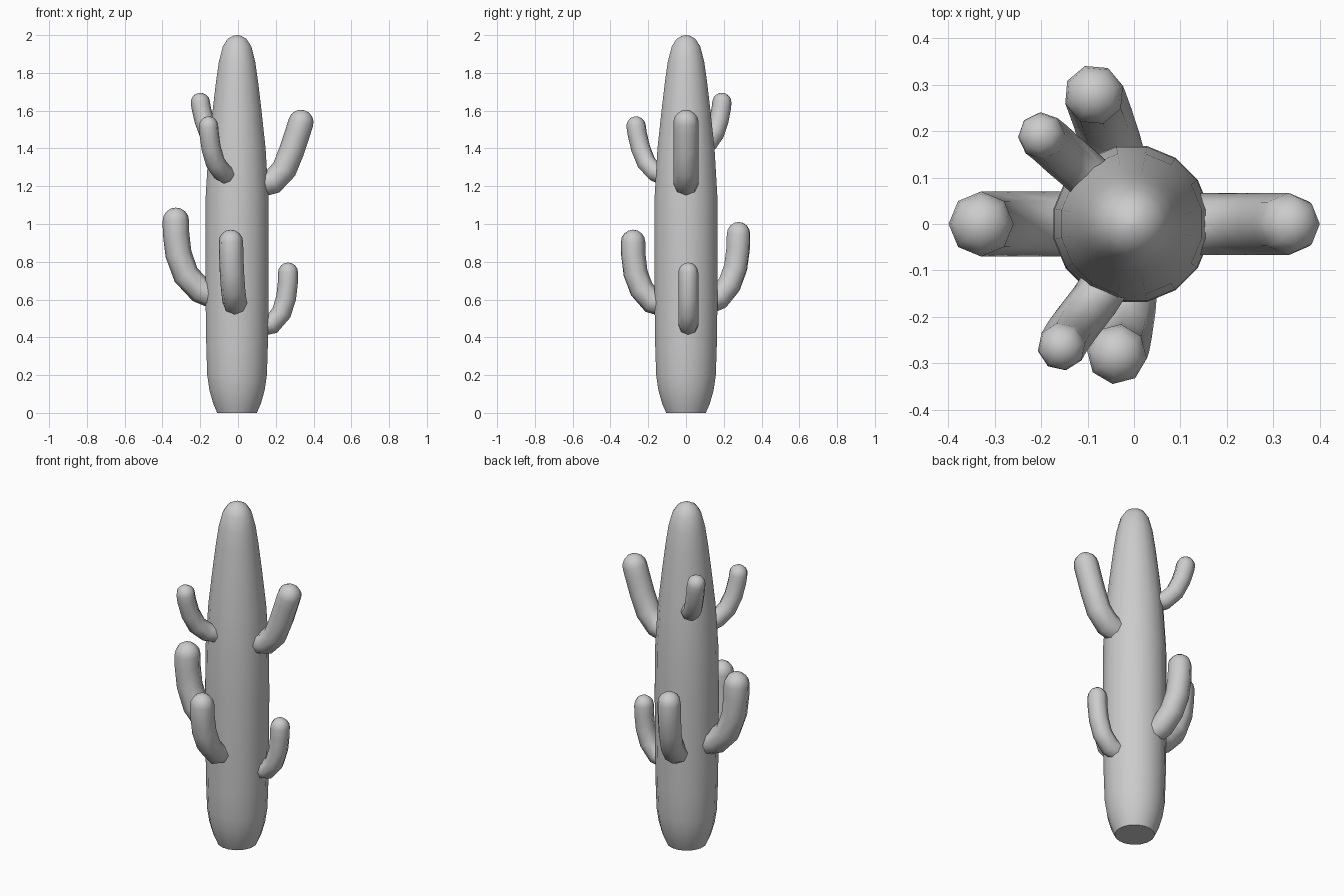
import bpy, bmesh, math
from mathutils import Vector

if "Cube" in bpy.data.objects:
    bpy.data.objects.remove(bpy.data.objects["Cube"])


def tube(name, points, radii, sides, cap_rings=0, up=Vector((0, 0, 1)), twist=0.0):
    """Sweep a round section along points; optional dome on the far end."""
    pts = [Vector(p) for p in points]
    n = len(pts)
    tans = [(pts[min(i + 1, n - 1)] - pts[max(i - 1, 0)]).normalized() for i in range(n)]
    rings = list(zip(pts, tans, radii))
    # dome rings beyond the last point
    for k in range(1, cap_rings + 1):
        a = k * math.pi / 2 / (cap_rings + 1)
        rings.append((pts[-1] + tans[-1] * radii[-1] * math.sin(a), tans[-1], radii[-1] * math.cos(a)))
    tip = pts[-1] + tans[-1] * radii[-1] if cap_rings else None

    # sideways axis shared by all rings (each path lies in one vertical plane)
    run = pts[-1] - pts[0]
    side = run.cross(up)
    side = side.normalized() if side.length > 1e-4 else Vector((1, 0, 0))

    bm = bmesh.new()
    loops = []
    for c, t, r in rings:
        b = t.cross(side).normalized()
        loops.append([bm.verts.new(c + r * (math.cos(a) * side + math.sin(a) * b))
                      for a in (twist + 2 * math.pi * j / sides for j in range(sides))])
    for l0, l1 in zip(loops, loops[1:]):
        for j in range(sides):
            k = (j + 1) % sides
            bm.faces.new((l0[j], l0[k], l1[k], l1[j]))
    bm.faces.new(loops[0][::-1])
    if tip is None:
        bm.faces.new(loops[-1])
    else:
        v = bm.verts.new(tip)
        for j in range(sides):
            bm.faces.new((loops[-1][j], loops[-1][(j + 1) % sides], v))
    bmesh.ops.recalc_face_normals(bm, faces=bm.faces)
    mesh = bpy.data.meshes.new(name)
    bm.to_mesh(mesh)
    bm.free()
    mesh.shade_smooth()
    mesh.set_sharp_from_angle(angle=math.radians(58))
    obj = bpy.data.objects.new(name, mesh)
    bpy.context.collection.objects.link(obj)
    return obj


# Trunk: (height, radius)
profile = [(0, .107), (.05, .129), (.12, .149), (.2, .161), (.35, .166), (.6, .17), (.9, .171),
           (1.15, .169), (1.4, .154), (1.6, .132), (1.75, .114), (1.86, .098), (1.94, .077),
           (1.98, .051), (1.996, .022)]
tube("trunk", [(-.005, 0, z) for z, r in profile] + [(-.005, 0, 2)],
     [r for z, r in profile] + [.003], 16, twist=math.pi / 16)

# Arms: radius and path from inside the trunk to the centre of the rounded tip
arms = {
    "arm_right_upper": (.067, [(.1, 0, 1.205), (.185, 0, 1.225), (.245, 0, 1.29), (.285, 0, 1.39),
                               (.318, 0, 1.49), (.333, 0, 1.538)]),
    "arm_left": (.07, [(-.1, 0, .61), (-.2, 0, .65), (-.275, 0, .73), (-.315, 0, .84),
                       (-.328, 0, .95), (-.329, 0, 1.017)]),
    "arm_right_lower": (.053, [(.1, .012, .455), (.18, .012, .47), (.23, .012, .53), (.255, .012, .61),
                               (.264, .012, .69), (.265, .012, .743)]),
    "arm_front_upper": (.052, [(-.05, -.11, 1.255), (-.085, -.165, 1.275), (-.12, -.21, 1.325),
                               (-.142, -.24, 1.4), (-.153, -.259, 1.48), (-.156, -.264, 1.518)]),
    "arm_front_lower": (.065, [(-.012, -.1, .57), (-.018, -.18, .59), (-.026, -.235, .655),
                               (-.032, -.267, .74), (-.036, -.279, .84), (-.037, -.28, .905)]),
    "arm_back_lower": (.065, [(-.03, .1, .58), (-.05, .175, .61), (-.068, .23, .68), (-.08, .263, .77),
                              (-.085, .276, .87), (-.086, .278, .946)]),
    "arm_back_upper": (.051, [(-.065, .07, 1.41), (-.115, .118, 1.43), (-.155, .152, 1.48),
                              (-.18, .175, 1.55), (-.195, .187, 1.615), (-.199, .19, 1.644)]),
}
for name, (r, path) in arms.items():
    tube(name, path, [r] * len(path), 8, cap_rings=3)
